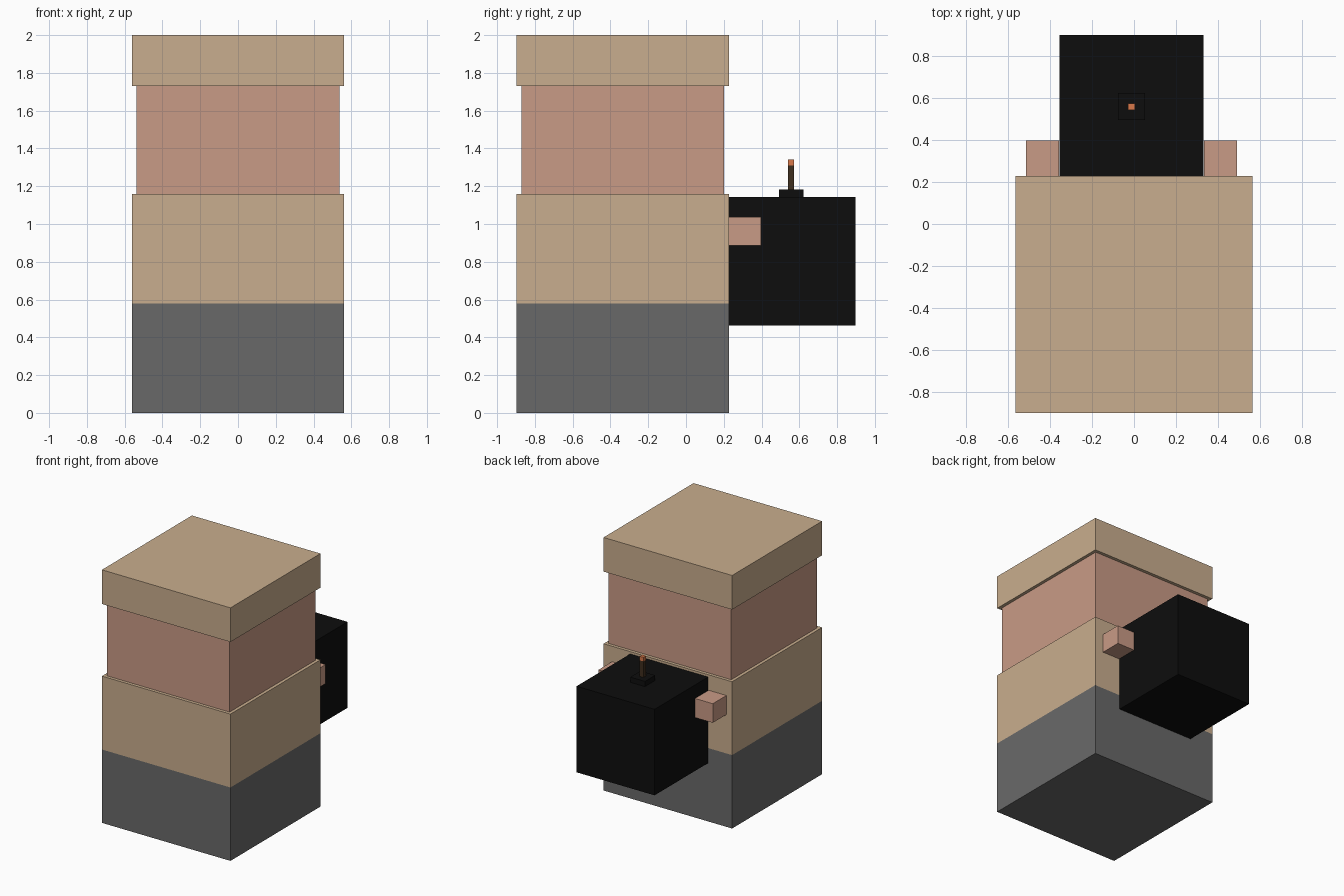
import bpy

if "Cube" in bpy.data.objects:
    bpy.data.objects.remove(bpy.data.objects["Cube"])


def material(name, hex_rgb):
    # Convert display colour to the linear values diffuse_color expects
    rgb = [int(hex_rgb[i:i + 2], 16) / 255 for i in (0, 2, 4)]
    lin = [c / 12.92 if c <= 0.04045 else ((c + 0.055) / 1.055) ** 2.4 for c in rgb]
    mat = bpy.data.materials.new(name)
    mat.diffuse_color = (*lin, 1)
    mat.use_nodes = True
    mat.node_tree.nodes["Principled BSDF"].inputs["Base Color"].default_value = mat.diffuse_color
    return mat


def box(name, x, y, z, mat):
    # Axis-aligned block from (min, max) ranges
    ranges = (x, y, z)
    bpy.ops.mesh.primitive_cube_add(size=1, location=[(a + b) / 2 for a, b in ranges])
    obj = bpy.context.object
    obj.name = name
    obj.scale = [b - a for a, b in ranges]
    bpy.ops.object.transform_apply(location=False, rotation=False, scale=True)
    obj.data.materials.append(mat)
    return obj


def post(name, centre, half, z, mat):
    # Square block centred on a point in plan
    cx, cy = centre
    return box(name, (cx - half, cx + half), (cy - half, cy + half), z, mat)


tan = material("tan", "C9AE8E")
skin = material("skin", "C99B86")
dark_grey = material("dark_grey", "696969")
black = material("black", "0D0D0D")
brown = material("brown", "3F2E1E")
orange = material("orange", "D9794A")

# Stacked head: lower wrap, upper wrap, face band, cap
wide_x, wide_y = (-0.562, 0.562), (-0.897, 0.227)
box("lower_wrap", wide_x, wide_y, (0, 0.58), dark_grey)
box("upper_wrap", wide_x, wide_y, (0.58, 1.16), tan)
box("face_band", (-0.537, 0.537), (-0.872, 0.202), (1.16, 1.73), skin)
box("cap", wide_x, wide_y, (1.73, 2.0), tan)

# Bomb carried on the back
bomb_x, bomb_y = -0.012, 0.557
box("bomb", (bomb_x - 0.341, bomb_x + 0.341), (0.22, 0.897), (0.462, 1.142), black)
post("fuse_collar", (bomb_x, bomb_y), 0.064, (1.142, 1.183), black)
post("fuse", (bomb_x, bomb_y), 0.016, (1.183, 1.31), brown)
post("fuse_tip", (bomb_x, bomb_y), 0.016, (1.31, 1.342), orange)

# Hands either side of the bomb
for side, name in ((-1, "left_hand"), (1, "right_hand")):
    inner, outer = bomb_x + side * 0.345, bomb_x + side * 0.5
    box(name, (min(inner, outer), max(inner, outer)), (0.22, 0.397), (0.887, 1.038), skin)
